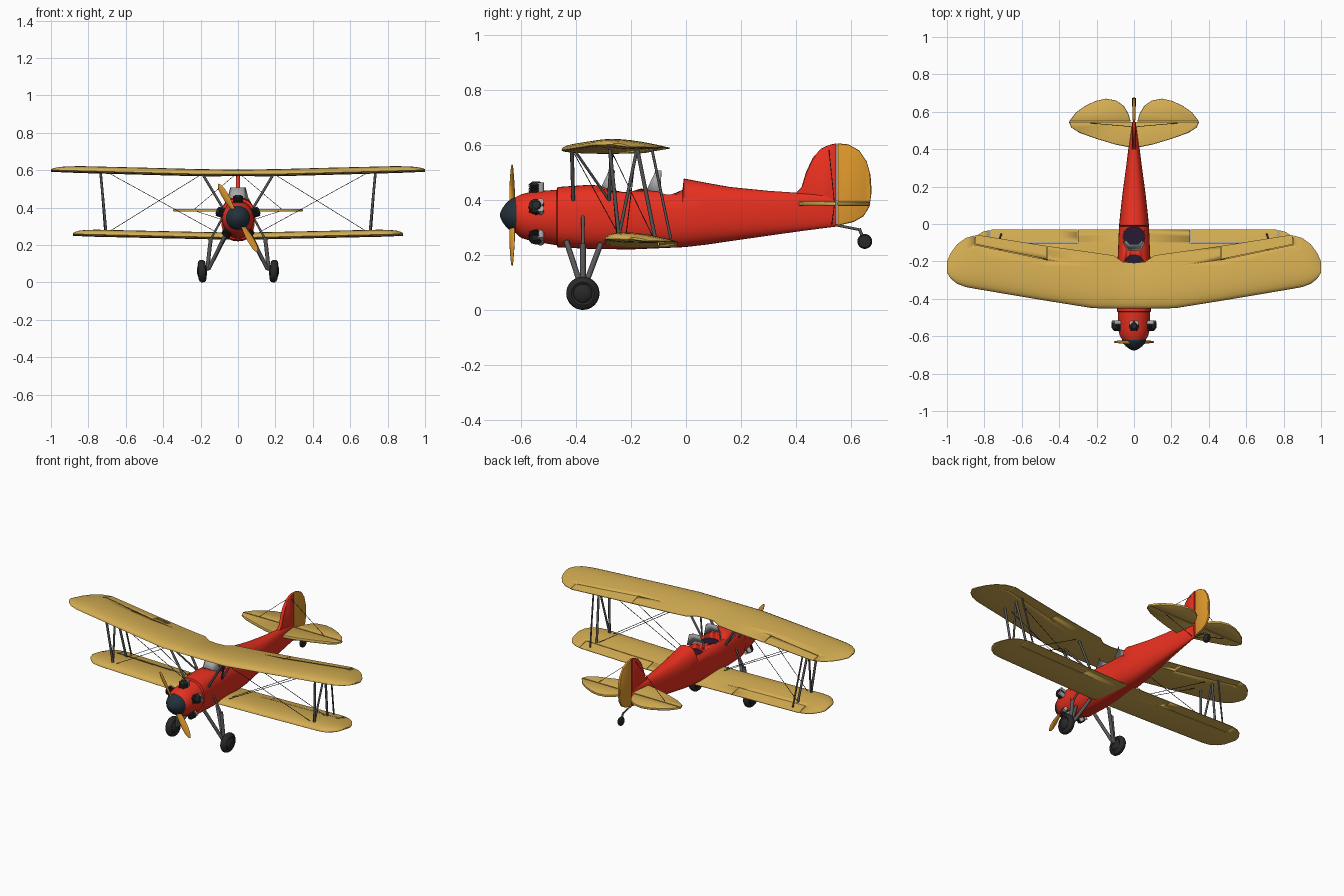
import bpy, bmesh
from math import sin, cos, pi, radians
from mathutils import Vector as V

if "Cube" in bpy.data.objects:
    bpy.data.objects.remove(bpy.data.objects["Cube"])


def mat(name, r, g, b):
    m = bpy.data.materials.new(name)
    m.diffuse_color = (r, g, b, 1)
    m.use_nodes = True
    m.node_tree.nodes["Principled BSDF"].inputs["Base Color"].default_value = m.diffuse_color
    return m


RED, GOLD = mat("red", .83, .03, .014), mat("gold", .66, .42, .085)
ORANGE, SLATE = mat("orange", .75, .32, .026), mat("slate", .017, .03, .042)
BLACK, STEEL = mat("black", .022, .022, .022), mat("steel", .1, .1, .1)
DARK, LIGHT = mat("cockpit_dark", .02, .01, .035), mat("light_grey", .4, .4, .4)


def loft(bm, rings):
    """Skin closed rings of points and cap both ends."""
    rs = [[bm.verts.new(p) for p in r] for r in rings]
    n = len(rs[0])
    for a, b in zip(rs, rs[1:]):
        for i in range(n):
            bm.faces.new((a[i], a[(i + 1) % n], b[(i + 1) % n], b[i]))
    bm.faces.new(rs[0])
    bm.faces.new(rs[-1])


def lathe(bm, prof, at, axis, n=24):
    q = V(axis).to_track_quat('Z', 'Y')
    loft(bm, [[V(at) + q @ V((r * cos(2 * pi * i / n), r * sin(2 * pi * i / n), h))
               for i in range(n)] for r, h in prof])


def rod(bm, a, b, r, n=10):
    d = V(b) - V(a)
    lathe(bm, [(r, 0), (r, d.length)], a, d, n)


def finish(name, bm, m=None, mirror=False, angle=38):
    bmesh.ops.recalc_face_normals(bm, faces=bm.faces)
    for f in bm.faces:
        f.smooth = True
    for e in bm.edges:
        e.smooth = e.calc_face_angle(0) < radians(angle)
    me = bpy.data.meshes.new(name)
    bm.to_mesh(me)
    ob = bpy.data.objects.new(name, me)
    bpy.context.collection.objects.link(ob)
    if m:
        me.materials.append(m)
    if mirror:
        ob.modifiers.new("mirror", 'MIRROR').use_mirror_merge = False
    return ob


def rods(name, items, m=STEEL, mirror=True):
    bm = bmesh.new()
    for a, b, r in items:
        rod(bm, a, b, r, 6 if r < .003 else 10)
    return finish(name, bm, m, mirror)


def cut(ob, cutter):
    cutter.hide_render = True
    cutter.display_type = 'WIRE'
    b = ob.modifiers.new("cut", 'BOOLEAN')
    b.operation, b.object, b.use_self = 'DIFFERENCE', cutter, True


def plate(name, pts, to3d, t, m, mirror=False):
    """Flat panel with a thinned rim: inset outline at full thickness."""
    bm = bmesh.new()
    c = sum((V(p) for p in pts), V((0, 0))) / len(pts)
    loft(bm, [[to3d(*(c + (V(p) - c) * s), h) for p in pts] for s, h in
              ((.93, -t), (.985, -t * .7), (1, 0), (.985, t * .7), (.93, t))])
    return finish(name, bm, m, mirror)


# fuselage
def section(y, zb, zt, w):
    zc, e = .345 + max(0, y) * .03, 1 if y < -.469 else .8
    ring = []
    for i in range(40):
        c, s = cos(2 * pi * i / 40), sin(2 * pi * i / 40)
        k = abs(s) ** e
        ring.append((w * abs(c) ** e * (1 if c > 0 else -1), y,
                     zc + (zt - zc) * k if s > 0 else zc - (zc - zb) * k))
    return ring


bm = bmesh.new()
loft(bm, [section(*s) for s in (
    (-.62, .28, .41, .062), (-.6, .262, .42, .075), (-.56, .25, .43, .085), (-.47, .235, .437, .086),
    (-.467, .228, .447, .09), (-.35, .222, .455, .09), (-.2, .22, .442, .088), (-.013, .228, .436, .08),
    (-.008, .228, .478, .08), (.07, .237, .463, .072), (.16, .25, .447, .062), (.3, .27, .433, .043),
    (.42, .287, .425, .028), (.545, .303, .42, .01))])
fuselage = finish("fuselage", bm, RED)

# open cockpits with dark floors
for tag, y0, y1 in (("front", -.29, -.165), ("rear", -.12, -.014)):
    def oval(z, s):
        return [(.058 * s * cos(2 * pi * i / 32), (y0 + y1) / 2 + (y1 - y0) / 2 * s * sin(2 * pi * i / 32), z)
                for i in range(32)]
    bm = bmesh.new()
    loft(bm, [oval(.385, 1), oval(.6, 1)])
    cut(fuselage, finish(tag + "_cockpit_cutter", bm))
    bm = bmesh.new()
    loft(bm, [oval(.38, .99), oval(.412, .99)])
    finish(tag + "_cockpit_floor", bm, DARK)
    # windshield
    bm = bmesh.new()
    y = y0 - .025
    low = [bm.verts.new((x, y + dy, .432)) for x, dy in ((-.06, .05), (-.032, 0), (.032, 0), (.06, .05))]
    top = [bm.verts.new((x, y + dy, .507)) for x, dy in ((-.042, .055), (-.025, .035), (.025, .035), (.042, .055))]
    for i in range(3):
        bm.faces.new((low[i], low[i + 1], top[i + 1], top[i]))
    finish(tag + "_windshield", bm, LIGHT, angle=20).modifiers.new("thick", 'SOLIDIFY').thickness = .003


# wings
def airfoil(x, le, te, z, t):
    n, up, dn = 12, [], []
    for i in range(n + 1):
        u = (1 - cos(pi * i / n)) / 2
        k = 2.9 * u ** .5 * (1 - u) ** 1.05 / 1.13
        zz = z + .01 * (1 - u)
        y = le + (te - le) * u
        up.append((x, y, zz + t * k + .0015))
        dn.append((x, y, zz - t * .3 * k - .0015))
    return up + dn[::-1]


def wing(name, half, zf, slots):
    bm = bmesh.new()
    full = [(-s[0],) + s[1:] for s in half[:0:-1]] + list(half)
    loft(bm, [airfoil(x, le, te, zf(abs(x)), t) for x, le, te, t in full])
    ob = finish(name, bm, GOLD)
    # narrow gaps that outline the ailerons
    bm = bmesh.new()
    for side in (-1, 1):
        for a, b in zip(slots, slots[1:]):
            a3, b3 = V((a[0] * side, a[1], zf(.6))), V((b[0] * side, b[1], zf(.6)))
            d = (b3 - a3).normalized() * .0015
            p = V((-d.y, d.x, 0))
            h = V((0, 0, .08))
            loft(bm, [[c + p - h, c - p - h, c - p + h, c + p + h] for c in (a3 - d, b3 + d)])
    cut(ob, finish(name + "_aileron_gap_cutter", bm))


wing("upper_wing", [(0, -.452, -.208, .024), (.06, -.452, -.202, .024), (.11, -.452, -.168, .026),
                    (.22, -.45, -.152, .027), (.47, -.41, -.117, .027), (.84, -.348, -.058, .026),
                    (.9, -.337, -.075, .023), (.945, -.32, -.108, .019), (.98, -.292, -.155, .012),
                    (1, -.26, -.2, .004)],
     lambda x: .571 + .027 * max(0, x - .2), [(.465, -.08), (.465, -.19), (.85, -.11), (.85, -.03)])
wing("lower_wing", [(0, -.297, -.03, .027), (.4, -.297, -.03, .027), (.76, -.295, -.03, .027),
                    (.81, -.288, -.042, .024), (.845, -.265, -.065, .02), (.87, -.235, -.1, .012),
                    (.882, -.2, -.135, .004)],
     lambda x: .231 + .022 * x, [(.3, 0), (.3, -.1), (.77, -.1), (.77, 0)])

# wing struts
rods("wing_struts", [((.735, -.278, .59), (.705, -.243, .265), .007),
                     ((.735, -.178, .59), (.705, -.113, .265), .007),
                     ((.735, -.178, .585), (.705, -.245, .265), .006),
                     ((.735, -.124, .585), (.71, -.055, .258), .005)])
rods("cabane_struts", [((.19, -.415, .58), (.082, -.41, .4), .007),
                       ((.19, -.405, .58), (.082, -.28, .4), .005),
                       ((.19, -.27, .58), (.082, -.28, .4), .007)])
rods("bracing_wires", [((.2, -.41, .575), (.7, -.24, .265), .0016), ((.2, -.27, .575), (.7, -.12, .265), .0016),
                       ((.7, -.28, .59), (.09, -.25, .255), .0016), ((.7, -.18, .59), (.09, -.22, .255), .0016),
                       ((.01, .52, .58), (.24, .54, .386), .0014), ((.24, .54, .386), (.01, .53, .312), .0014)], BLACK)

# tail
plate("stabilizer", [(0, .405), (.1, .425), (.2, .455), (.29, .487), (.335, .515), (.348, .545), (0, .545)],
      lambda a, b, h: (a, b, .386 + h), .008, GOLD, True)
plate("elevator", [(.018, .549), (.03, .59), (.055, .632), (.095, .66), (.15, .67), (.205, .658), (.26, .632),
                   (.31, .597), (.347, .549)], lambda a, b, h: (a, b, .386 + h), .008, GOLD, True)
plate("fin", [(.36, .405), (.4, .425), (.42, .447), (.436, .5), (.46, .552), (.49, .586), (.52, .6), (.547, .606),
              (.547, .308), (.5, .32)], lambda a, b, h: (h, a, b), .01, RED)
plate("rudder", [(.551, .606), (.59, .602), (.63, .58), (.657, .54), (.671, .49), (.675, .43), (.667, .375),
                 (.645, .34), (.61, .32), (.551, .306)], lambda a, b, h: (h, a, b), .008, ORANGE)

# tail wheel
rods("tail_wheel_leg", [((0, .53, .312), (0, .63, .292), .005), ((0, .63, .296), (.0, .648, .25), .006)], STEEL, False)
bm = bmesh.new()
lathe(bm, [(.012, -.011), (.022, -.01), (.027, -.004), (.027, .004), (.022, .01), (.012, .011)], (0, .65, .249), (1, 0, 0))
finish("tail_wheel", bm, BLACK)

# main wheels and gear legs
bm = bmesh.new()
half = [(.012, .027), (.03, .022), (.034, .017), (.042, .021), (.053, .017), (.059, .009)]
lathe(bm, [(r, -h) for r, h in half] + [(.0605, 0)] + half[::-1], (.192, -.375, .0605), (1, 0, -.06), 32)
finish("main_wheel", bm, BLACK, True)
rods("gear_leg", [((.19, -.375, .062), (.15, -.375, .075), .008),
                  ((.155, -.378, .075), (.07, -.435, .25), .01),
                  ((.155, -.372, .075), (.07, -.31, .24), .01),
                  ((.165, -.375, .065), (.145, -.375, .24), .011),
                  ((.146, -.375, .23), (.084, -.375, .345), .006)])

# radial engine: five cylinders with fins and grey heads
bm, heads = bmesh.new(), bmesh.new()
for k in range(5):
    a = radians(90 + 72 * k)
    d = V((cos(a), 0, sin(a)))
    base = V((0, -.545, .345))
    fins = [(r, .07 + .006 * i + o) for i in range(7) for r, o in ((.021, 0), (.027, .002), (.027, .004))]
    lathe(bm, fins + [(.022, .115), (.014, .122)], base, d, 16)
    for s in (-1, 1):
        side = d.cross(V((0, 1, 0))) * .013 * s + V((0, .016, 0))
        rod(heads, base + side + d * .075, base + side + d * .118, .013)
        rod(bm, base + side * 1.1 - V((0, .045, 0)) + d * .06, base + side - V((0, .03, 0)) + d * .116, .004)
finish("engine_cylinders", bm, BLACK)
finish("engine_heads", heads, LIGHT)

# spinner
bm = bmesh.new()
lathe(bm, [(.064, 0), (.065, .008), (.059, .024), (.045, .042), (.026, .056), (.012, .063), (.002, .066)],
      (0, -.611, .345), (0, -1, 0), 32)
finish("spinner", bm, SLATE)

# propeller
bm = bmesh.new()
for s in (-1, 1):
    d, p = V((.5, 0, -.866)) * s, V((.866, 0, .5)) * s
    rings = []
    for r, w, tw in ((.03, .011, 50), (.07, .015, 38), (.11, .019, 28), (.15, .019, 22),
                     (.18, .016, 18), (.2, .01, 16), (.21, .003, 15)):
        u = p * cos(radians(tw)) + V((0, sin(radians(tw)), 0))
        n = d.cross(u)
        rings.append([V((0, -.632, .345)) + d * r + u * w * cos(pi * i / 8) + n * (.007 - r * .02) * sin(pi * i / 8)
                      for i in range(16)])
    loft(bm, rings)
finish("propeller", bm, ORANGE)
